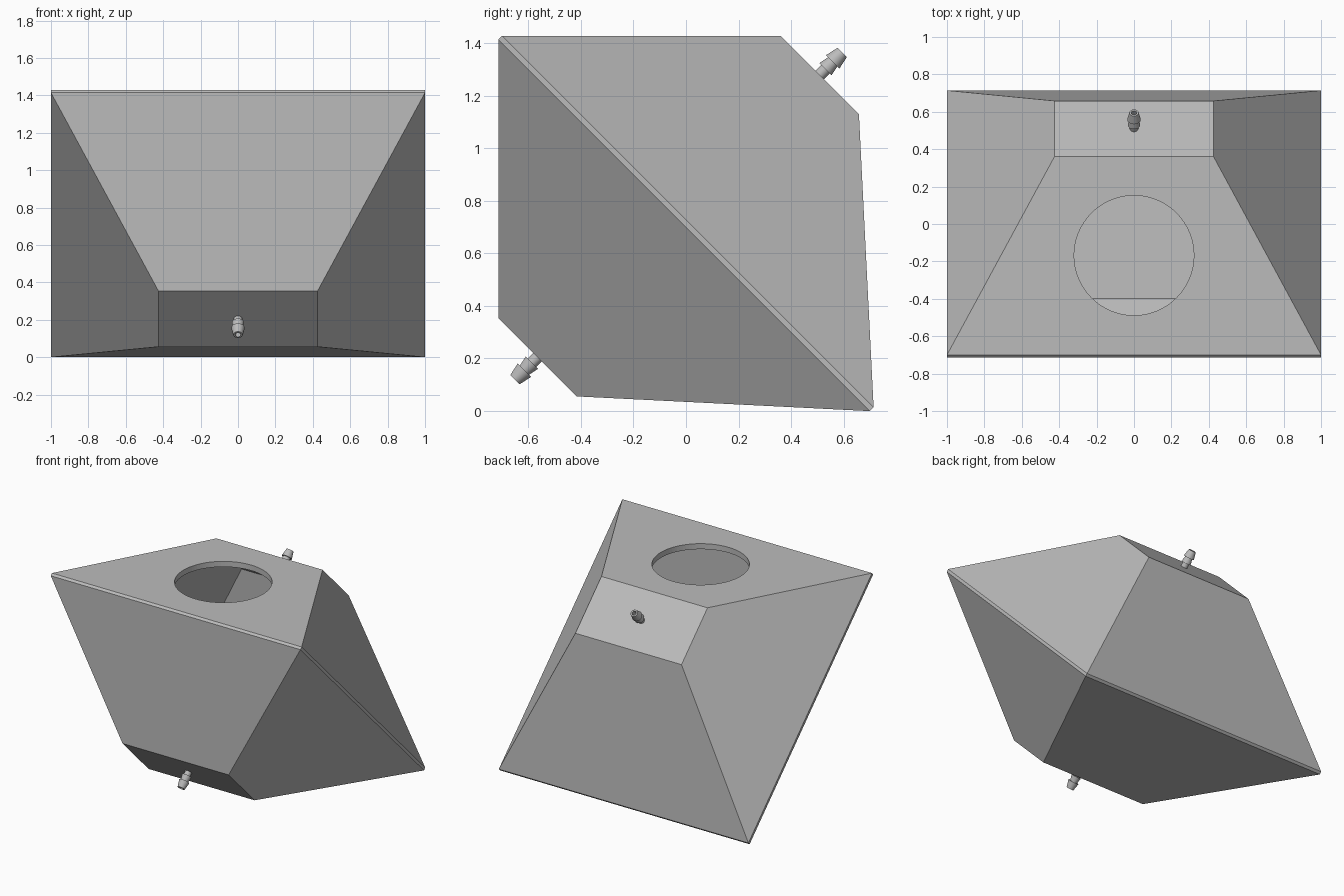
import bpy, bmesh, math
from mathutils import Matrix, Vector

cube = bpy.data.objects.get("Cube")
if cube:
    bpy.data.objects.remove(cube, do_unlink=True)

grey = bpy.data.materials.new("light_grey")
grey.use_nodes = True
colour = (0.5, 0.5, 0.5, 1)
grey.diffuse_color = colour
grey.node_tree.nodes["Principled BSDF"].inputs["Base Color"].default_value = colour

# Tilted frame: local z is the normal of the square rim, local y runs down its slope
TILT = Matrix.Translation((0, 0, 0.714)) @ Matrix.Rotation(-math.pi / 4, 4, 'X')


def add_object(name, bm):
    mesh = bpy.data.meshes.new(name)
    bm.to_mesh(mesh)
    bm.free()
    mesh.materials.append(grey)
    obj = bpy.data.objects.new(name, mesh)
    bpy.context.collection.objects.link(obj)
    return obj


def activate(obj):
    bpy.ops.object.select_all(action='DESELECT')
    obj.select_set(True)
    bpy.context.view_layer.objects.active = obj


def loft(bm, rings, flip=False):
    """Skin a stack of (half_x, y_low, y_high, z) rectangles and cap it."""
    loops = [[bm.verts.new(TILT @ Vector(p)) for p in
              ((-x, lo, z), (x, lo, z), (x, hi, z), (-x, hi, z))]
             for x, lo, hi, z in rings]
    faces = [bm.faces.new(loops[0][::-1]), bm.faces.new(loops[-1])]
    for a, b in zip(loops, loops[1:]):
        for i in range(4):
            j = (i + 1) % 4
            faces.append(bm.faces.new((a[i], a[j], b[j], b[i])))
    if flip:
        bmesh.ops.reverse_faces(bm, faces=faces)


# Hollow body: two mirrored frusta meeting at a thin rim, with an inner cavity
RIM, END = 0.01, 0.76
WALL = 0.04
rim_edges = (1.0, -1.0, 1.0)
end_edges = (0.425, -0.25, 0.171)


def section(z, wall):
    t = (abs(z) - RIM) / (END - RIM)
    out = []
    for a, b in zip(rim_edges, end_edges):
        slope = (b - a) / (END - RIM)
        inset = wall * math.hypot(1, slope)
        out.append(a + (b - a) * t - math.copysign(inset, a))
    return (*out, z)


bm = bmesh.new()
loft(bm, [section(z, 0) for z in (-END, -RIM, RIM, END)])
inner = END - WALL
loft(bm, [section(z, WALL) for z in (-inner, 0, inner)], flip=True)
shell = add_object("hollow_shell", bm)

# Round opening through the horizontal top wall
bm = bmesh.new()
bmesh.ops.create_cone(bm, cap_ends=True, segments=96, radius1=0.32, radius2=0.32,
                      depth=0.16, matrix=Matrix.Translation((0, -0.168, 1.42)))
cutter = add_object("opening_cutter", bm)
cutter.hide_render = True
cut = shell.modifiers.new("opening", 'BOOLEAN')
cut.operation = 'DIFFERENCE'
cut.solver = 'EXACT'
cut.object = cutter
activate(shell)
bpy.ops.object.modifier_apply(modifier=cut.name)
bpy.data.objects.remove(cutter, do_unlink=True)

# Barbed hose nozzles on the two small end faces: (radius, height) profile
PROFILE = ((0.023, -0.01), (0.023, 0.03), (0.033, 0.03), (0.025, 0.07),
           (0.036, 0.07), (0.025, 0.121), (0.015, 0.121), (0.015, 0.0), (0.0, 0.0))


def nozzle(name, side):
    bm = bmesh.new()
    verts = [bm.verts.new((r, 0, z)) for r, z in PROFILE]
    edges = [bm.edges.new(pair) for pair in zip(verts, verts[1:])]
    bmesh.ops.spin(bm, geom=verts + edges, axis=(0, 0, 1), cent=(0, 0, 0),
                   angle=math.tau, steps=32, use_merge=True)
    bmesh.ops.remove_doubles(bm, verts=bm.verts[:], dist=0.0001)
    flip = Matrix.Rotation(0 if side > 0 else math.pi, 4, 'X')
    bm.transform(TILT @ Matrix.Translation((0, -0.04, side * END)) @ flip)
    bmesh.ops.recalc_face_normals(bm, faces=bm.faces[:])
    # the profile is open at its base, so make sure the outer wall faces out
    axis = TILT @ Vector((0, -0.04, side * END))
    normal = TILT.to_3x3() @ Vector((0, 0, 1))
    far = max(bm.faces, key=lambda f: (f.calc_center_median() - axis)
              .cross(normal).length)
    offset = far.calc_center_median() - axis
    if far.normal.dot(offset - normal * offset.dot(normal)) < 0:
        bmesh.ops.reverse_faces(bm, faces=bm.faces[:])
    obj = add_object(name, bm)
    activate(obj)
    bpy.ops.object.shade_smooth_by_angle(angle=math.radians(30))


nozzle("upper_nozzle", 1)
nozzle("lower_nozzle", -1)
